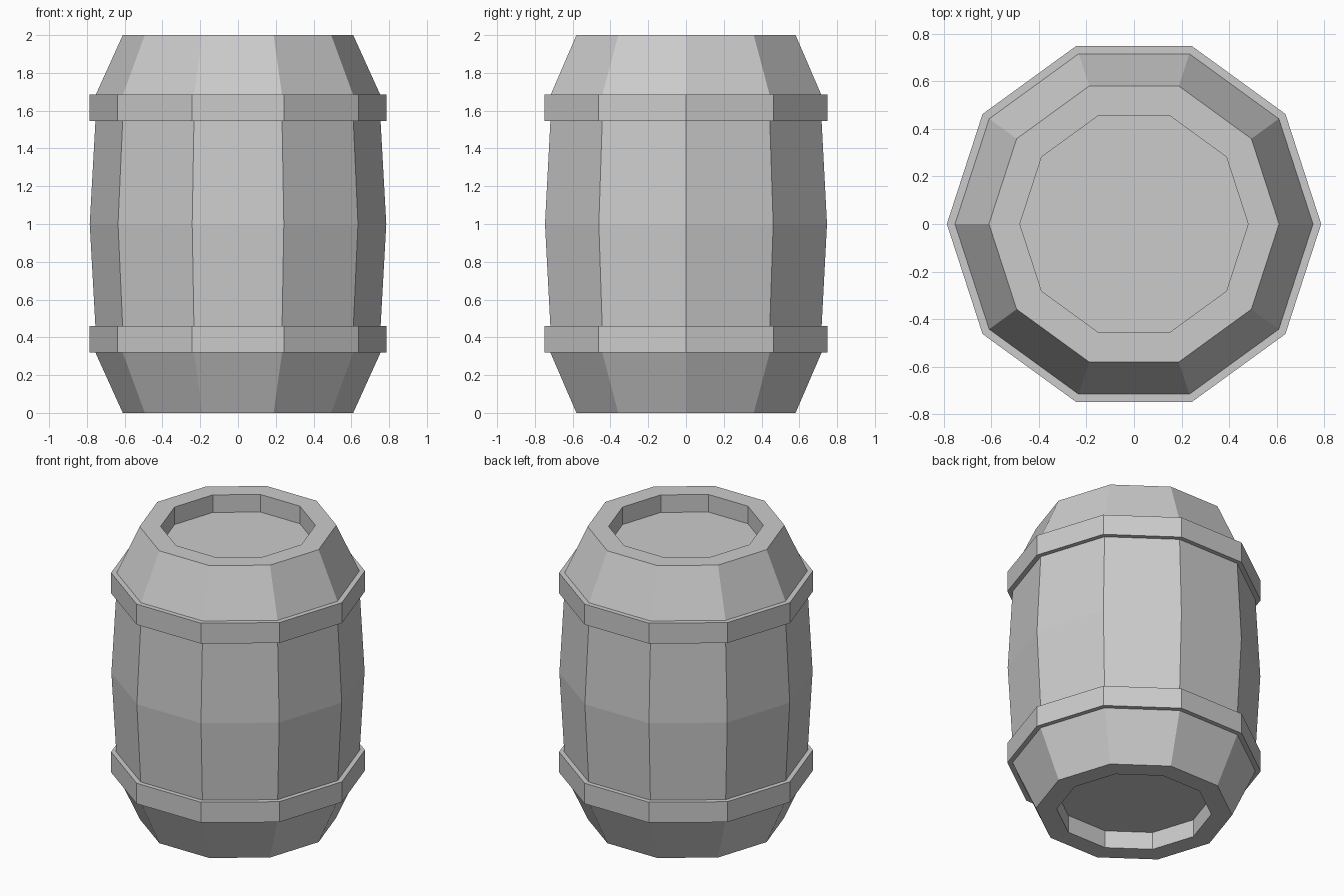
import bpy, bmesh
from math import cos, sin, tau

if "Cube" in bpy.data.objects:
    bpy.data.objects.remove(bpy.data.objects["Cube"])

SIDES = 10


def lathe(name, profile, closed=False):
    """Revolve (radius, z) points, listed bottom to top, into a faceted shell."""
    bm = bmesh.new()
    rings = [[bm.verts.new((r * cos(tau * i / SIDES), r * sin(tau * i / SIDES), z))
              for i in range(SIDES)] for r, z in profile]
    pairs = list(zip(rings, rings[1:]))
    if closed:
        pairs.append((rings[-1], rings[0]))
    for a, b in pairs:
        for i in range(SIDES):
            j = (i + 1) % SIDES
            bm.faces.new((a[i], a[j], b[j], b[i]))
    if not closed:
        bm.faces.new(rings[0][::-1])
        bm.faces.new(rings[-1])
    bmesh.ops.recalc_face_normals(bm, faces=bm.faces[:])
    mesh = bpy.data.meshes.new(name)
    bm.to_mesh(mesh)
    bm.free()
    obj = bpy.data.objects.new(name, mesh)
    bpy.context.collection.objects.link(obj)
    return obj


# Barrel body: recessed end, rim, shoulder and belly, mirrored about mid height
lower = [(0.48, 0.12), (0.48, 0), (0.61, 0), (0.755, 0.32), (0.755, 0.46)]
upper = [(r, 2 - z) for r, z in reversed(lower)]
lathe("barrel_body", lower + [(0.785, 1.0)] + upper)

# Hoops
for name, z in (("lower_hoop", 0.32), ("upper_hoop", 1.545)):
    top = z + 0.14
    lathe(name, [(0.787, z), (0.787, top), (0.75, top), (0.75, z)], closed=True)
